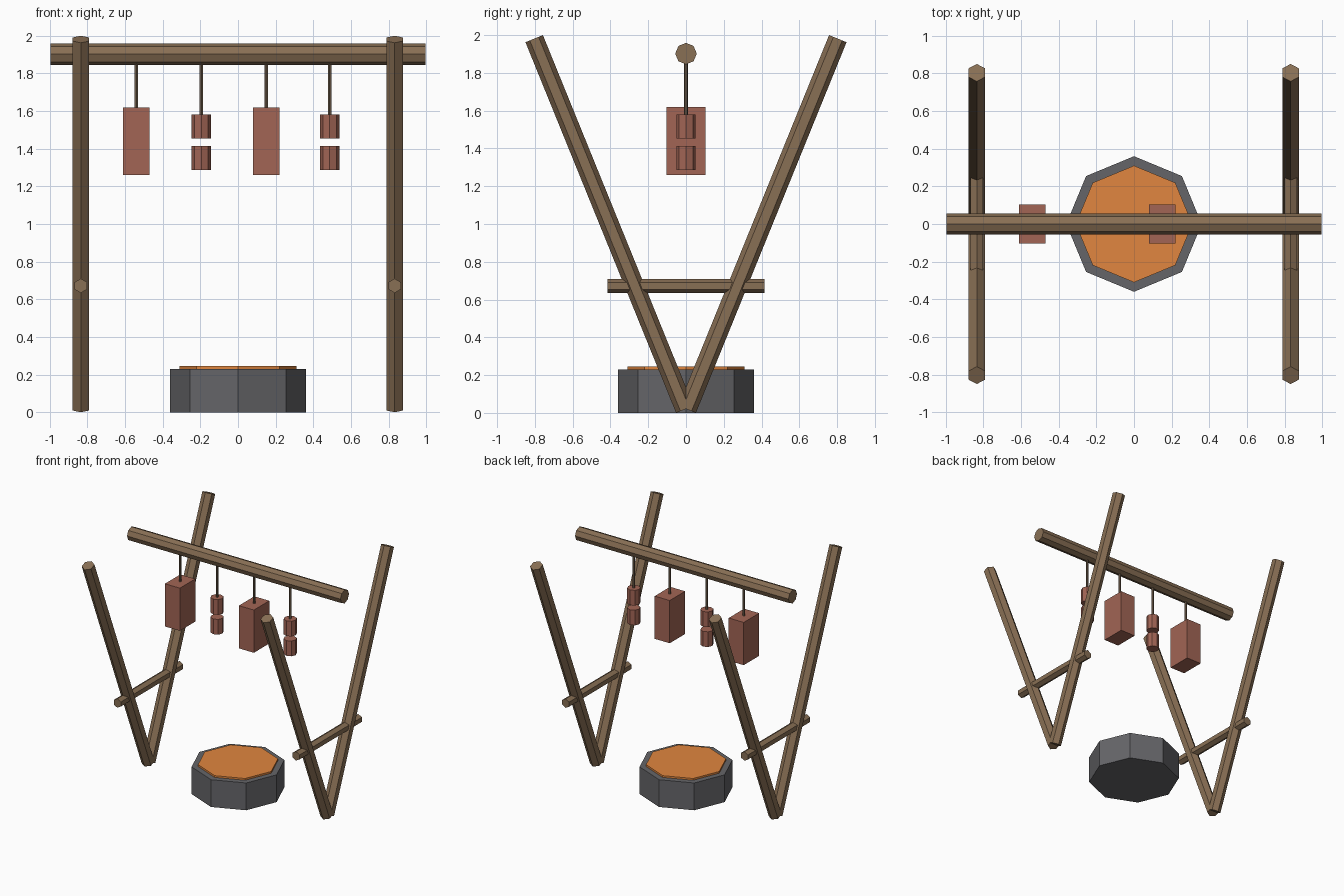
import bpy
from math import pi, sin, cos

if "Cube" in bpy.data.objects:
    bpy.data.objects.remove(bpy.data.objects["Cube"])


def material(name, r, g, b):
    m = bpy.data.materials.new(name)
    m.diffuse_color = (r, g, b, 1)
    m.use_nodes = True
    m.node_tree.nodes["Principled BSDF"].inputs["Base Color"].default_value = m.diffuse_color
    return m


WOOD = material("wood", 0.25, 0.16, 0.09)
MEAT = material("meat", 0.36, 0.13, 0.09)
STONE = material("stone", 0.13, 0.13, 0.14)
EMBER = material("ember", 0.75, 0.24, 0.05)
CORD = material("cord", 0.16, 0.11, 0.07)


def rod(name, mat, sides, radius, length, loc, rot=(0, 0, 0)):
    bpy.ops.mesh.primitive_cylinder_add(vertices=sides, radius=radius, depth=length,
                                        location=loc, rotation=rot)
    ob = bpy.context.object
    ob.name = name
    ob.data.materials.append(mat)
    return ob


def box(name, mat, size, loc):
    bpy.ops.mesh.primitive_cube_add(size=1, location=loc)
    ob = bpy.context.object
    ob.name = name
    ob.scale = size
    bpy.ops.object.transform_apply(location=False, rotation=False, scale=True)
    ob.data.materials.append(mat)
    return ob


# V-shaped end frames: two leaning legs and a cross brace each
LEAN, LEG_R = 0.386, 0.05
leg_length = 2 * (1 - LEG_R * sin(LEAN)) / cos(LEAN)
for side, x in (("left", -0.835), ("right", 0.832)):
    for end, s in (("front", -1), ("back", 1)):
        rod(f"{side}_{end}_leg", WOOD, 6, LEG_R, leg_length, (x, s * 0.405, 1.0), (-s * LEAN, 0, 0))
    rod(f"{side}_brace", WOOD, 6, 0.038, 0.83, (x, 0, 0.672), (pi / 2, 0, 0))

# Hanging beam
rod("top_beam", WOOD, 8, 0.057, 1.99, (0, 0, 1.902), (0, pi / 2, 0))


def cord(name, x, bottom):
    rod(name, CORD, 6, 0.01, 1.9 - bottom, (x, 0, (1.9 + bottom) / 2))


# Hanging meat: slabs and pairs of sausages, alternating
for i, x in enumerate((-0.54, 0.15), 1):
    box(f"meat_slab_{i}", MEAT, (0.14, 0.205, 0.36), (x, 0, 1.44))
    cord(f"slab_cord_{i}", x, 1.60)
for i, x in enumerate((-0.195, 0.487), 1):
    rod(f"upper_sausage_{i}", MEAT, 8, 0.051, 0.128, (x, 0, 1.517))
    rod(f"lower_sausage_{i}", MEAT, 8, 0.051, 0.128, (x, 0, 1.35))
    cord(f"sausage_cord_{i}", x, 1.56)

# Fire pit with a bed of embers
rod("fire_pit", STONE, 8, 0.36, 0.23, (0, 0, 0.115))
rod("ember_bed", EMBER, 8, 0.31, 0.045, (0, 0, 0.2225))
